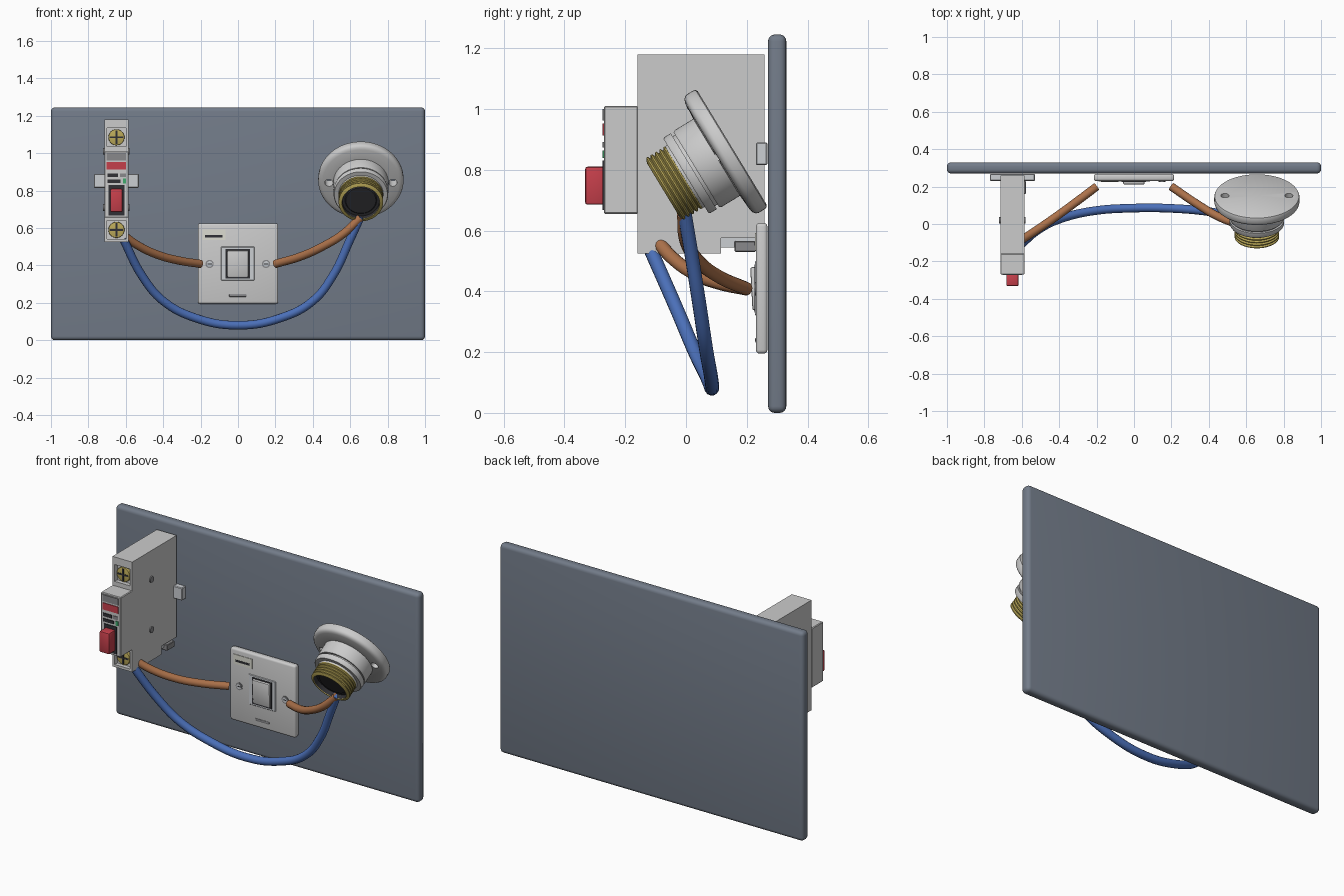
import bpy, bmesh, math
from mathutils import Matrix, Vector

if "Cube" in bpy.data.objects:
    bpy.data.objects.remove(bpy.data.objects["Cube"])

def material(name, rgb):
    m = bpy.data.materials.new(name)
    m.diffuse_color = (*rgb, 1)
    m.use_nodes = True
    m.node_tree.nodes["Principled BSDF"].inputs["Base Color"].default_value = m.diffuse_color
    return m

SLATE = material("slate", (0.17, 0.20, 0.25))
RED = material("red", (0.56, 0.05, 0.07))
BRASS = material("brass", (0.50, 0.40, 0.10))
DARK = material("dark", (0.03, 0.03, 0.035))
MID = material("mid_grey", (0.25, 0.25, 0.26))
GREEN = material("green", (0.05, 0.40, 0.15))
BROWN = material("brown", (0.42, 0.17, 0.07))
BLUE = material("blue", (0.07, 0.16, 0.48))
LIGHT = material("light_grey", (0.60, 0.62, 0.65))
CREAM = material("cream", (0.72, 0.72, 0.64))

def activate(ob):
    bpy.ops.object.select_all(action='DESELECT')
    ob.select_set(True)
    bpy.context.view_layer.objects.active = ob

def finish(name, bm, mat=None, bevel=0, segs=2, smooth=False):
    bmesh.ops.recalc_face_normals(bm, faces=bm.faces)
    me = bpy.data.meshes.new(name)
    bm.to_mesh(me)
    bm.free()
    ob = bpy.data.objects.new(name, me)
    bpy.context.collection.objects.link(ob)
    if mat:
        me.materials.append(mat)
    activate(ob)
    if bevel:
        mod = ob.modifiers.new("bevel", 'BEVEL')
        mod.width, mod.segments = bevel, segs
        bpy.ops.object.modifier_apply(modifier=mod.name)
    if bevel or smooth:
        bpy.ops.object.shade_smooth_by_angle(angle=math.radians(35))
    return ob

def box(name, x, y, z, mat=None, bevel=0, segs=2):
    bm = bmesh.new()
    size = [b - a for a, b in (x, y, z)]
    mid = [(a + b) / 2 for a, b in (x, y, z)]
    bmesh.ops.create_cube(bm, size=1, matrix=Matrix.Translation(mid) @ Matrix.Diagonal((*size, 1)))
    return finish(name, bm, mat, bevel, segs)

def cylinder(name, centre, r, depth, axis, mat=None, bevel=0):
    bm = bmesh.new()
    rot = Vector(axis).to_track_quat('Z', 'Y').to_matrix().to_4x4()
    bmesh.ops.create_cone(bm, cap_ends=True, segments=24, radius1=r, radius2=r, depth=depth,
                          matrix=Matrix.Translation(centre) @ rot)
    return finish(name, bm, mat, bevel, smooth=True)

def lathe(name, profile, matrix, mat=None, n=64):
    # profile: (radius, distance along axis)
    bm = bmesh.new()
    rings = []
    for r, d in profile:
        count = n if r > 0 else 1
        rings.append([bm.verts.new(matrix @ Vector((r * math.cos(2 * math.pi * i / n),
                      r * math.sin(2 * math.pi * i / n), d))) for i in range(count)])
    for a, b in zip(rings, rings[1:]):
        for i in range(n):
            j = (i + 1) % n
            q = [a[i % len(a)], a[j % len(a)], b[j % len(b)], b[i % len(b)]]
            bm.faces.new(list(dict.fromkeys(q)))
    return finish(name, bm, mat, smooth=True)

def cut(ob, cutters):
    for c in cutters:
        c.hide_render = True
        activate(ob)
        mod = ob.modifiers.new("cut", 'BOOLEAN')
        mod.operation, mod.object, mod.solver = 'DIFFERENCE', c, 'EXACT'
        bpy.ops.object.modifier_apply(modifier=mod.name)
        bpy.data.objects.remove(c)

def wire(name, pts, mat, r=0.022):
    cu = bpy.data.curves.new(name, 'CURVE')
    cu.dimensions, cu.bevel_depth, cu.bevel_resolution = '3D', r, 5
    cu.use_fill_caps, cu.resolution_u = True, 8
    sp = cu.splines.new('BEZIER')
    sp.bezier_points.add(len(pts) - 1)
    for bp, p in zip(sp.bezier_points, pts):
        bp.co = p
        bp.handle_left_type = bp.handle_right_type = 'AUTO'
    ob = bpy.data.objects.new(name, cu)
    bpy.context.collection.objects.link(ob)
    cu.materials.append(mat)
    activate(ob)
    bpy.ops.object.convert(target='MESH')
    bpy.ops.object.shade_smooth_by_angle(angle=math.radians(40))

# Mounting board
box("backboard", (-1, 1), (0.27, 0.33), (0, 1.245), SLATE, 0.022, 4)

# Circuit breaker: side profile extruded across its width
L, R, CX = -0.715, -0.585, -0.65
bm = bmesh.new()
outline = [(-0.16, 0.525), (0.115, 0.525), (0.115, 0.575), (0.258, 0.575), (0.258, 1.18), (-0.16, 1.18)]
face = bm.faces.new([bm.verts.new((L, y, z)) for y, z in outline])
ext = bmesh.ops.extrude_face_region(bm, geom=[face])
bmesh.ops.translate(bm, vec=(R - L, 0, 0), verts=[v for v in ext["geom"] if isinstance(v, bmesh.types.BMVert)])
body = finish("breaker_body", bm)
SCREW_Z = (1.085, 0.59)
cut(body, [box("terminal_cutter", (CX - 0.05, CX + 0.05), (-0.2, -0.135), (z - 0.05, z + 0.05)) for z in SCREW_Z])
for z in SCREW_Z:
    cylinder("terminal_screw", (CX, -0.142, z), 0.043, 0.022, (0, 1, 0), BRASS, 0.004)
    box("screw_slot", (CX - 0.036, CX + 0.036), (-0.155, -0.148), (z - 0.005, z + 0.005), DARK)
    box("screw_slot", (CX - 0.005, CX + 0.005), (-0.155, -0.148), (z - 0.036, z + 0.036), DARK)
box("breaker_nose", (L, R), (-0.27, -0.158), (0.655, 1.01), None, 0.004, 1)
for z in (1.01, 0.71):
    cylinder("breaker_rivet", (CX, 0.02, z), 0.018, R - L + 0.012, (1, 0, 0), MID)

# Breaker front details
def nose_mark(name, x0, x1, z0, z1, mat):
    box(name, (CX + x0, CX + x1), (-0.274, -0.268), (z0, z1), mat)
nose_mark("grey_label", -0.052, 0.052, 0.962, 1.0, MID)
nose_mark("red_label", -0.052, 0.052, 0.912, 0.952, RED)
nose_mark("dark_strip", -0.048, 0.008, 0.873, 0.892, DARK)
nose_mark("dark_strip", 0.02, 0.05, 0.873, 0.892, MID)
nose_mark("dark_strip", -0.048, 0.022, 0.842, 0.86, DARK)
nose_mark("green_indicator", 0.035, 0.052, 0.838, 0.864, GREEN)
nose_mark("lever_slot", -0.042, 0.042, 0.668, 0.83, DARK)
box("breaker_lever", (CX - 0.033, CX + 0.033), (-0.332, -0.265), (0.685, 0.81), RED, 0.008)

# Rail mounting pieces
box("rail_tabs", (-0.77, -0.53), (0.23, 0.268), (0.815, 0.89), LIGHT, 0.004, 1)
box("rail_clip", (-0.70, -0.60), (0.115, 0.235), (0.545, 0.578), LIGHT)
box("rail_clip_foot", (-0.69, -0.578), (0.16, 0.23), (0.53, 0.566), MID, 0.003, 1)

# Wall switch
box("switch_plate", (-0.215, 0.215), (0.23, 0.268), (0.195, 0.625), None, 0.012, 3)
box("switch_recess", (-0.09, 0.088), (0.227, 0.24), (0.32, 0.50), LIGHT, 0.003, 1)
box("rocker_gap", (-0.066, 0.064), (0.2255, 0.24), (0.33, 0.488), DARK)
rocker = box("switch_rocker", (-0.058, 0.056), (-0.015, 0.015), (-0.071, 0.071), None, 0.006)
rocker.location = (0, 0.23, 0.409)
rocker.rotation_euler.x = math.radians(3)
box("rocker_mark", (-0.014, 0.012), (0.214, 0.222), (0.442, 0.466), RED)
for x in (-0.152, 0.15):
    cylinder("plate_screw_seat", (x, 0.231, 0.408), 0.022, 0.008, (0, 1, 0), MID)
    cylinder("plate_screw", (x, 0.230, 0.408), 0.015, 0.010, (0, 1, 0), LIGHT)
    box("plate_screw_slot", (x - 0.012, x + 0.012), (0.224, 0.23), (0.406, 0.41), DARK)
box("rating_label", (-0.19, -0.067), (0.227, 0.235), (0.535, 0.592), CREAM)
box("label_bar", (-0.176, -0.082), (0.2255, 0.23), (0.55, 0.562), DARK)
box("plate_slot", (-0.047, 0.045), (0.2275, 0.235), (0.232, 0.247), MID, 0.003)

# Lamp holder, tilted downwards
LAMP = Matrix.Translation((0.657, 0.152, 0.872)) @ Matrix.Rotation(math.radians(121.3), 4, 'X')
flange = lathe("lamp_flange", [(0, 0), (0.218, 0), (0.225, 0.004), (0.228, 0.012), (0.228, 0.036), (0.225, 0.045),
                               (0.217, 0.052), (0.205, 0.056), (0.15, 0.06), (0, 0.06)], LAMP)
axis = LAMP.to_3x3() @ Vector((0, 0, 1))
cut(flange, [cylinder("hole_cutter", LAMP @ Vector((s * 0.171, 0, 0.03)), 0.022, 0.2, axis) for s in (-1, 1)])
activate(flange)
bpy.ops.object.shade_smooth_by_angle(angle=math.radians(35))
lathe("lamp_collar", [(0, 0.05), (0.148, 0.05), (0.148, 0.13), (0.144, 0.138), (0.134, 0.138), (0.134, 0.148),
                      (0.146, 0.148), (0.146, 0.172), (0.142, 0.178), (0.12, 0.178), (0.118, 0.188), (0, 0.188)], LAMP)
thread = [(0.105, 0.178)]
for i in range(5):
    d = 0.182 + i * 0.0165
    thread += [(0.110, d), (0.119, d + 0.005), (0.119, d + 0.010), (0.110, d + 0.0155)]
lathe("lamp_thread", thread + [(0.101, 0.266), (0.101, 0.22)], LAMP, BRASS)
lathe("socket_insert", [(0, 0.24), (0.08, 0.24), (0.085, 0.235), (0.1, 0.235), (0.1, 0.262)], LAMP, DARK)

# Wires
wire("brown_wire_left", [(-0.625, -0.10, 0.572), (-0.54, -0.045, 0.51), (-0.43, 0.03, 0.457),
                         (-0.32, 0.11, 0.427), (-0.20, 0.20, 0.408)], BROWN)
wire("brown_wire_right", [(0.20, 0.20, 0.408), (0.34, 0.105, 0.45), (0.45, 0.04, 0.50),
                          (0.56, 0.0, 0.567), (0.655, -0.008, 0.655)], BROWN)
wire("blue_wire", [(-0.615, -0.12, 0.545), (-0.51, -0.03, 0.34), (-0.40, 0.025, 0.21), (-0.23, 0.068, 0.12),
                   (0, 0.085, 0.08), (0.23, 0.082, 0.12), (0.40, 0.066, 0.21), (0.51, 0.045, 0.35),
                   (0.60, 0.015, 0.54), (0.655, -0.005, 0.66)], BLUE, 0.023)
